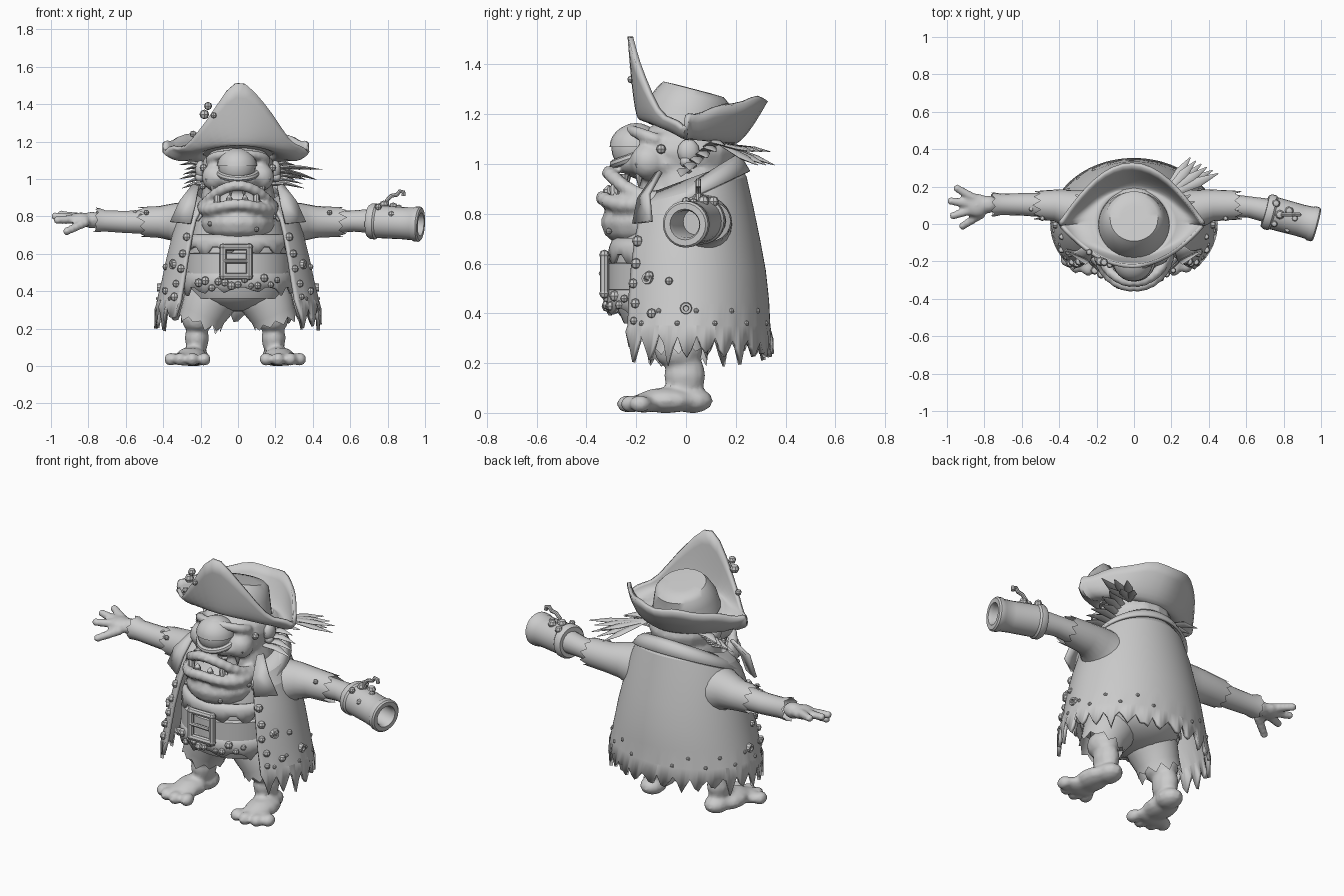
import bpy, bmesh, math, random
from math import sin, cos, pi, radians
from mathutils import Vector, Matrix

random.seed(4)
if "Cube" in bpy.data.objects:
    bpy.data.objects.remove(bpy.data.objects["Cube"])

grey = bpy.data.materials.new("plain grey")
grey.use_nodes = True
grey.diffuse_color = (0.6, 0.6, 0.6, 1)
grey.node_tree.nodes["Principled BSDF"].inputs["Base Color"].default_value = (0.6, 0.6, 0.6, 1)


def finish(name, bm, solid=0, angle=35):
    bmesh.ops.recalc_face_normals(bm, faces=bm.faces[:])
    for f in bm.faces:
        f.smooth = True
    for e in bm.edges:
        e.smooth = e.calc_face_angle(0) < radians(angle)
    mesh = bpy.data.meshes.new(name)
    bm.to_mesh(mesh)
    bm.free()
    mesh.materials.append(grey)
    ob = bpy.data.objects.new(name, mesh)
    bpy.context.scene.collection.objects.link(ob)
    if solid:
        m = ob.modifiers.new("thickness", "SOLIDIFY")
        m.thickness, m.offset = solid, 0
    return ob


def loft(name, rings, closed=True, caps=(True, True), solid=0, angle=35):
    bm = bmesh.new()
    rows = [[bm.verts.new(p) for p in r] for r in rings]
    n = len(rows[0])
    for a, b in zip(rows, rows[1:]):
        for i in range(n if closed else n - 1):
            j = (i + 1) % n
            bm.faces.new((a[i], a[j], b[j], b[i]))
    if closed:
        for row, cap in zip((rows[0], rows[-1]), caps):
            if cap:
                bm.faces.new(row)
    return finish(name, bm, solid, angle)


def tube(name, pts, radii, sides=12, jag=0, axis=None, flat=1):
    pts = [Vector(p) for p in pts]
    if isinstance(radii, (int, float)):
        radii = [radii] * len(pts)
    rings, q, last = [], None, None
    for i, p in enumerate(pts):
        d = axis or (pts[min(i + 1, len(pts) - 1)] - pts[max(i - 1, 0)]).normalized()
        q = d.to_track_quat("Z", "Y") if q is None else last.rotation_difference(d) @ q
        last = d
        ring = [p + q @ Vector((radii[i] * cos(2 * pi * k / sides), flat * radii[i] * sin(2 * pi * k / sides), 0))
                for k in range(sides)]
        if jag and i == len(pts) - 1:
            ring = [v + d * jag * random.uniform(.4, 1) * (k % 2) for k, v in enumerate(ring)]
        rings.append(ring)
    return loft(name, rings, caps=(True, not jag))


def balls(name, items, voxel=0, seg=12):
    # items: (centre, radii); a voxel size fuses them into one soft body
    bm = bmesh.new()
    for c, r in items:
        r = (r, r, r) if isinstance(r, (int, float)) else r
        bmesh.ops.create_uvsphere(bm, u_segments=seg, v_segments=seg // 2, radius=1,
                                  matrix=Matrix.Translation(c) @ Matrix.Diagonal((*r, 1)))
    ob = finish(name, bm)
    if voxel:
        m = ob.modifiers.new("fuse", "REMESH")
        m.mode, m.voxel_size, m.use_smooth_shade = "VOXEL", voxel, True
        m = ob.modifiers.new("soften", "SMOOTH")
        m.factor, m.iterations = .5, 3
    return ob


def ellipse(z, rx, ry, cy=0, tilt=0, n=40):
    return [(rx * sin(2 * pi * k / n), cy - ry * cos(2 * pi * k / n), z - tilt * ry * cos(2 * pi * k / n))
            for k in range(n)]


def lerp(a, b, t):
    return [x + (y - x) * t for x, y in zip(a, b)]


# Head, with lips and brow fused in and a deep gap between muzzle and jaw
arc = [radians(a) for a in range(-90, 91, 12)]
head = [((0, 0, 1.05), (.2, .21, .14)), ((0, -.08, 1.0), (.185, .2, .075)), ((0, .01, .9), (.2, .2, .2)),
        ((0, -.13, .765), (.205, .215, .125)), ((-.12, -.15, 1.01), .075), ((.12, -.15, 1.01), .075)]
head += [((.15 * sin(a), -.12 - .1 * cos(a), 1.1 + .035 * cos(a)), .026) for a in arc]
head += [((.18 * sin(a), -.12 - .19 * cos(a), .965 - .1 * sin(a) ** 2), .031) for a in arc]
head += [((.19 * sin(a), -.14 - .195 * cos(a), .85 + .014 * cos(3 * a)), .032) for a in arc]
balls("head", head, .013, 16)
tube("lower_eyelid", [(.1 * sin(a), -.19 - .1 * cos(a), 1.035 - .035 * cos(a)) for a in arc], .018, 8)
balls("eyeball", [((-.005, -.2, 1.065), .1)], seg=24)
lid = [[(-.005 + .107 * cos(e) * sin(a), -.2 - .107 * cos(e) * cos(a), 1.068 + .095 * sin(e))
        for a in [k * pi / 12 for k in range(24)]] for e in [k * pi / 14 for k in range(7)]]
loft("upper_eyelid", lid)
for a in (-60, -38, -15, 12, 33, 58):
    t = radians(a)
    x, y, h = .18 * sin(t), -.13 - .185 * cos(t), .055 if abs(a) in (38, 33) else .035
    tube("lower_tooth", [(x, y, .86), (x, y - .005, .88 + h / 2), (x, y, .88 + h)], [.02, .017, .003], 8)
    tube("upper_tooth", [(x * .85, y + .04, .96), (x * .85, y + .04, .91)], [.018, .004], 8)
for s in (-1, 1):
    balls("ear", [((s * .2, .01, 1.05), (.03, .045, .05)), ((s * .205, .0, 1.01), .025)])
    # Ragged hair tufts
    for i in range(6):
        base = Vector((s * .17, .018 * i, .97 + .02 * i))
        tip = Vector((s * random.uniform(.28, .36), -.02 + .035 * i, .95 + .025 * i))
        tube("hair_tuft", [base, (base + tip) / 2 + Vector((0, 0, .015)), tip], [.026, .028, .003], 6, flat=.4)
for i in range(6):
    tip = Vector((.45 - .03 * i, .27 + .017 * i, 1.05 - .018 * (i * 3 % 6)))
    base = Vector((.15, .14, 1.08))
    tube("back_hair", [base, lerp(base, tip, .65), tip], [.014, .026, .003], 6, flat=.4)

# Hat: crown and a pointed brim folded up front and back
loft("hat_crown", [ellipse(z, r * 1.05, r, cy, t, 28) for z, cy, r, t in
     ((1.14, -.005, .18, -.25), (1.22, .005, .165, -.2), (1.275, .03, .145, -.24),
      (1.3, .03, .122, -.26), (1.302, .03, .07, -.26))], angle=40)
N = 48
rows = [[] for _ in range(9)]
for k in range(N):
    a = 2 * pi * k / N
    c, s = cos(a), sin(a)
    x = .388 * c - .012
    peak = cos(min(abs(x - .015) / .34, 1) * pi / 2) ** 2
    wob = .01 * sin(7 * a) * abs(c) + .008 * sin(11 * a)
    inner = (.19 * c, .18 * s, 1.14 - .25 * .18 * s)
    if s < 0:
        mid = (.34 * c, -.2 * abs(s) ** 1.5, 1.06 + .12 * abs(s))
        rim = (x, -.225 * abs(s) ** 2, 1.165 + .345 * peak + wob)
    else:
        mid = (.34 * c, .21 * s ** 1.5, 1.06)
        rim = (x, .32 * s ** 2.2, 1.165 + .1 * s + wob)
    for i, row in enumerate(rows):
        t = i / 8
        row.append(lerp(lerp(inner, mid, t), lerp(mid, rim, t), t))
loft("hat_brim", rows, caps=(False, False), solid=.02, angle=40)
balls("hat_barnacles", [((-.16, -.205, 1.39), .022), ((-.18, -.2, 1.345), .026), ((-.13, -.22, 1.34), .016),
                        ((-.24, -.15, 1.24), .018)], seg=8)

# Coat, open at the front with a torn hem
PROFILE = ((.35, .425, .33, 0), (.45, .4, .325, 0), (.57, .375, .312, 0), (.69, .345, .29, 0),
           (.8, .315, .262, .1), (.88, .275, .235, .28), (.93, .22, .2, .38))
A0, A1, COLS = radians(46), radians(314), 84
ANGLES = [A0 + (A1 - A0) * k / COLS for k in range(COLS + 1)]


def coat_point(a, z, out=0):
    for p, q in zip(PROFILE, PROFILE[1:]):
        if z <= q[0]:
            break
    _, rx, ry, tilt = lerp(p, q, (z - p[0]) / (q[0] - p[0]))
    y = -(ry + out) * cos(a)
    return Vector(((rx + out) * sin(a), y, z + tilt * y))


hem = []
for k, a in enumerate(ANGLES):
    v = coat_point(a, .35, .014)
    tooth = (.0, .045, .1, .055)[k % 4] * random.uniform(.55, 1.15)
    v.z = .33 - .03 * (1 - cos(a)) / 2 - tooth - random.uniform(0, .02)
    hem.append(v)
loft("coat", [hem] + [[coat_point(a, p[0]) for a in ANGLES] for p in PROFILE],
     closed=False, solid=.018, angle=12)
loft("collar", [[(rx * sin(a), -ry * cos(a), z - t * ry * cos(a)) for a in ANGLES] for rx, ry, z, t in
     ((.235, .2, .905, .64), (.268, .225, .89, .55), (.298, .252, .855, .45))], closed=False, solid=.014, angle=30)
for s in (-1, 1):
    loft("lapel", [[(s * .21, -.12, .96), (s * .24, -.1, .97)], [(s * .23, -.19, .86), (s * .31, -.15, .88)],
                   [(s * .255, -.21, .76), (s * .36, -.14, .77)]], closed=False, solid=.016)
studs = []
for s in (-1, 1):
    for z, a in ((.69, 50), (.6, 51), (.52, 50), (.44, 53), (.37, 52), (.53, 78), (.55, 63), (.4, 66)):
        studs.append((coat_point(s * radians(a), z, .012), random.uniform(.016, .024)))
    for k in range(9):
        studs.append((coat_point(s * radians(58 + 13 * k), .36 + .05 * (k % 2), .008), .011))
    for k in range(6):
        studs.append((Vector((s * (.4 + .03 * k), .03 + .025 * (k % 3), .8 + .02 * (k % 2))), .014))
balls("coat_barnacles", studs, seg=8)
for s in (-1, 1):
    for z, a in ((.54, 62), (.42, 90)):
        d = Vector((s * sin(radians(a)), -cos(radians(a)), 0))
        p = coat_point(s * radians(a), z)
        tube("shell_ring", [p, p + d * .025, p + d * .025, p + d * .01], [.026, .022, .012, .01], 10, axis=d)

# Shirt, belt and buckle
loft("shirt", [ellipse(z, rx, ry, -.05) for z, rx, ry in
               ((.36, .24, .2), (.45, .27, .24), (.57, .27, .245), (.7, .25, .225), (.85, .22, .17))])
for name, top in (("shirt_hem", ((.52, .277, .252), (.46, .284, .262), (.42, .29, .264))),
                  ("shirt_fold", ((.7, .258, .238), (.665, .272, .252), (.635, .276, .258)))):
    skirt = [ellipse(z, rx, ry, -.05, n=48) for z, rx, ry in top]
    skirt[-1] = [(x, y, z - random.uniform(.01, .05) * (k % 4 > 1)) for k, (x, y, z) in enumerate(skirt[-1])]
    loft(name, skirt, caps=(False, False), solid=.014)
loft("belt", [ellipse(z, r, r - .02, -.05) for z, r in ((.49, .275), (.495, .286), (.6, .286), (.605, .275))])
frame = [(-.08, .48), (.06, .48), (.06, .635), (-.08, .635)]
for i, (x, z) in enumerate(frame):
    x2, z2 = frame[(i + 1) % 4]
    tube("buckle_bar", [(x, -.328, z), (x2, -.328, z2)], .018, 8)
    balls("buckle_corner", [((x, -.328, z), .021)], seg=8)
tube("buckle_prong", [(-.08, -.335, .56), (.05, -.34, .56)], .011, 8)
balls("shirt_barnacles", [((x, -.05 - .268 * cos(x / .285), random.uniform(.41, .47)), random.uniform(.013, .024))
                          for x in [-.21 + .035 * k for k in range(13)]], seg=8)

# Trousers, legs and feet
balls("hips", [((0, -.02, .42), (.27, .22, .13))], seg=24)
for s in (-1, 1):
    tube("trouser_leg", [(s * .1, -.03, .42), (s * .16, -.03, .34), (s * .19, -.03, .27), (s * .2, -.03, .24)],
         [.14, .14, .122, .118], 20, jag=.045)
    foot = [((.2, -.03, .25), (.088, .1, .08)), ((.205, -.005, .15), (.066, .085, .1)),
            ((.21, .025, .05), (.07, .085, .052)), ((.235, -.08, .05), (.085, .13, .052)),
            ((.255, -.17, .038), (.105, .065, .038))]
    foot += [((x, y, .036), (.036, .045, .036)) for x, y in ((.165, -.22), (.23, -.235), (.295, -.22), (.345, -.185))]
    balls("foot", [((s * x - .015, y, z), r) for (x, y, z), r in foot], .012)

# Sleeves flaring out of the coat, and right hand
for s in (-1, 1):
    end = -.5 if s < 0 else .54
    tube("sleeve", [(s * .17, .04, .73), (s * .25, .055, .75), (s * .3, .07, .762), (s * .35, .085, .77),
                    (s * .42, .1, .77), (end, .1, .77)], [.17, .14, .118, .1, .085, .078], 20, jag=.045)
tube("right_cuff", [(-.45, .1, .77), (-.6, .105, .77), (-.71, .105, .775), (-.75, .105, .78)],
     [.066, .06, .057, .066], 18, jag=.02)
hand = [((-.78, .105, .78), (.06, .048, .045)), ((-.84, .1, .785), (.07, .065, .036))]
for a, b in (((-.86, .14, .795), (-.945, .19, .81)), ((-.88, .11, .79), (-.978, .122, .8)),
             ((-.87, .075, .785), (-.965, .045, .78)), ((-.82, .05, .765), (-.915, -.01, .72))):
    hand += [(lerp(a, b, t / 4), .026 - .001 * t) for t in range(5)]
balls("right_hand", hand, .01)

# Left forearm ending in a small cannon
tube("left_forearm", [(.5, .1, .77), (.62, .09, .775), (.72, .07, .775)], [.062, .057, .065], 16)
start = Vector((.7, .07, .775))
aim = (Vector((.98, -.005, .757)) - start).normalized()
prof = ((0, .06), (.0, .086), (.015, .096), (.04, .096), (.05, .088), (.19, .086), (.245, .088), (.255, .094),
        (.28, .094), (.288, .086), (.288, .062), (.27, .055), (.12, .052))
tube("cannon", [start + aim * t for t, r in prof], [r for t, r in prof], 24, axis=aim)
tube("fuse", [(.8, .05, .84), (.795, .05, .885), (.82, .05, .91), (.85, .05, .915), (.865, .05, .935), (.885, .05, .93),
              (.885, .05, .91)], .011, 8)
balls("cannon_barnacles", [((.78, .05, .86), .025), ((.83, .07, .85), .024), ((.75, .0, .85), .018),
                           ((.86, .03, .845), .018), ((.82, -.03, .81), .018), ((.76, .11, .85), .022)], seg=8)

# Warts on the face
balls("warts", [((s * .185, -.1, 1.06), .02) for s in (-1, 1)] + [((s * .16, -.19, 1.0), .018) for s in (-1, 1)] +
      [((.19, -.17, .8), .016), ((-.15, -.27, .76), .014), ((.1, -.31, .73), .013), ((-.19, -.08, .96), .017)], seg=8)
